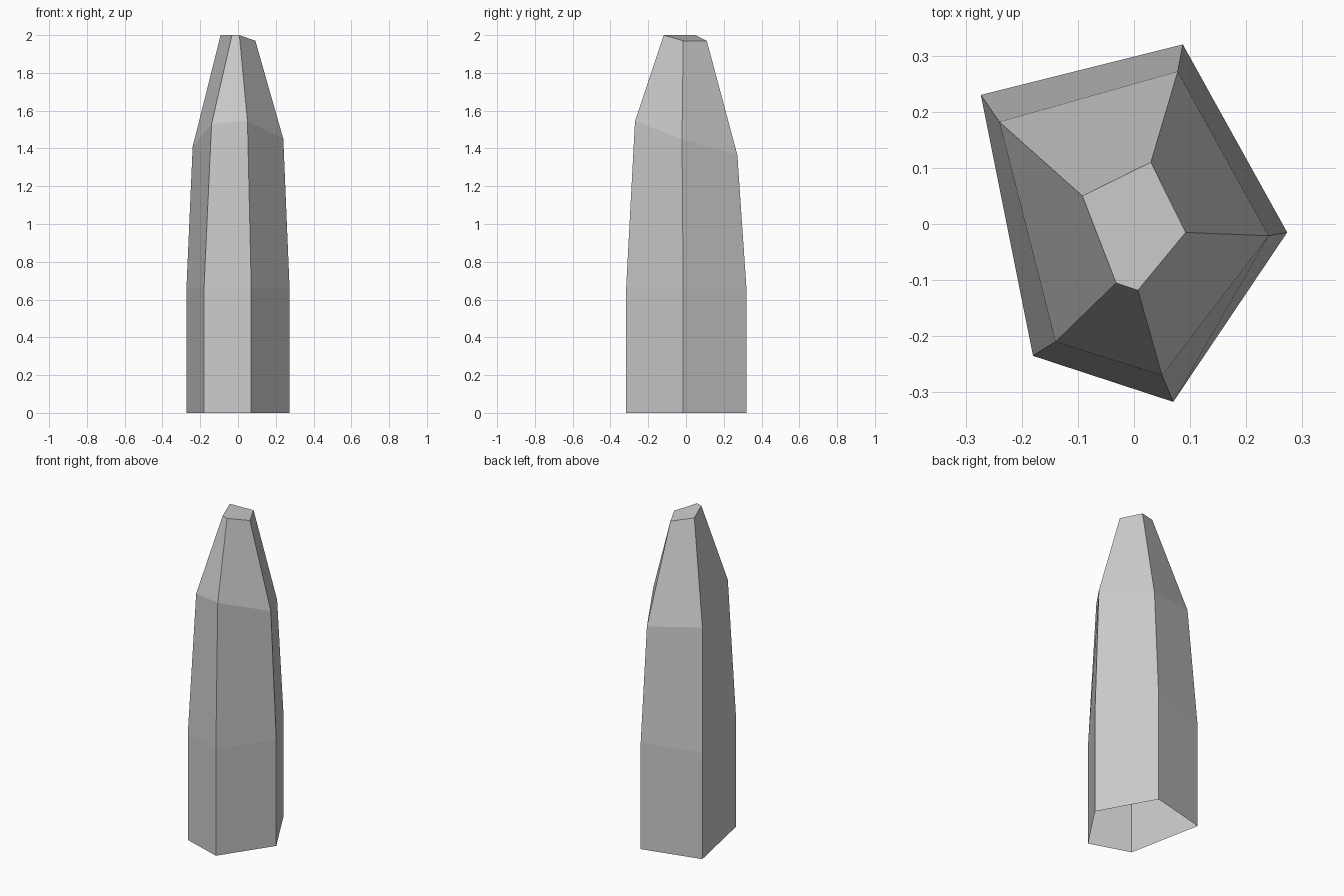
import bpy
import bmesh

cube = bpy.data.objects.get("Cube")
if cube:
    bpy.data.objects.remove(cube, do_unlink=True)

# Stone material
stone = bpy.data.materials.new("stone_grey")
stone.use_nodes = True
grey = (0.6, 0.6, 0.6, 1.0)
stone.diffuse_color = grey
stone.node_tree.nodes["Principled BSDF"].inputs["Base Color"].default_value = grey

# Five-sided outlines, each listed counter-clockwise from the front right corner
base = [(-0.18, -0.235), (0.07, -0.317), (0.273, -0.015), (0.087, 0.32), (-0.273, 0.23)]
shoulder = [(-0.14, -0.21, 1.53), (0.05, -0.27, 1.545), (0.24, -0.021, 1.45),
            (0.078, 0.272, 1.365), (-0.24, 0.182, 1.41)]
tip = [(-0.032, -0.105, 2), (0.007, -0.118, 2), (0.092, -0.015, 1.97),
       (0.03, 0.11, 1.97), (-0.092, 0.05, 2)]
outlines = [[(x, y, 0) for x, y in base], [(x, y, 0.66) for x, y in base], shoulder, tip]

# Loft the outlines into a shard: open underneath, capped at the tip
bm = bmesh.new()
rings = [[bm.verts.new(p) for p in outline] for outline in outlines]
for lower, upper in zip(rings, rings[1:]):
    for i in range(len(lower)):
        j = (i + 1) % len(lower)
        bm.faces.new((lower[i], lower[j], upper[j], upper[i]))
bm.faces.new(rings[-1])

mesh = bpy.data.meshes.new("stone_shard")
bm.to_mesh(mesh)
bm.free()
mesh.materials.append(stone)
shard = bpy.data.objects.new("stone_shard", mesh)
bpy.context.collection.objects.link(shard)
